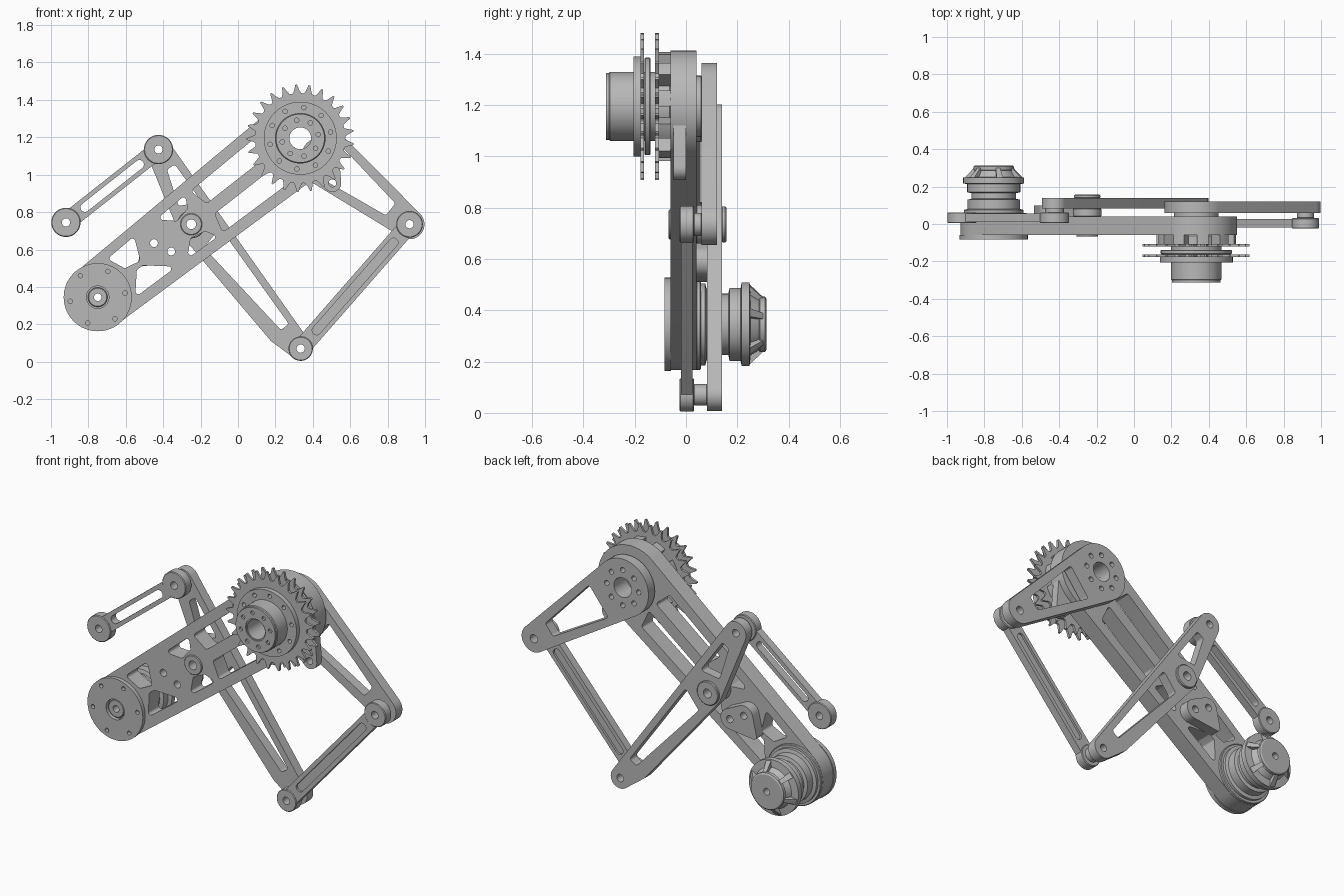
import bpy, bmesh
from math import sin, cos, pi, tau
from mathutils import Vector, Matrix
from mathutils.geometry import convex_hull_2d

if "Cube" in bpy.data.objects:
    bpy.data.objects.remove(bpy.data.objects["Cube"])

grey = bpy.data.materials.new("machined_grey")
grey.use_nodes = True
grey.diffuse_color = (0.48, 0.48, 0.48, 1)
grey.node_tree.nodes["Principled BSDF"].inputs["Base Color"].default_value = (0.48, 0.48, 0.48, 1)

# Pivot points in the x-z plane
MOTOR, HUB, MID = (-0.75, 0.345), (0.333, 1.195), (-0.25, 0.735)
TOP, LEFT, FOOT, ELBOW = (-0.425, 1.135), (-0.92, 0.745), (0.335, 0.07), (0.917, 0.735)
parts = []


def finish(name, mesh):
    bm = bmesh.new()
    bm.from_mesh(mesh)
    bmesh.ops.remove_doubles(bm, verts=bm.verts, dist=1e-5)
    bmesh.ops.recalc_face_normals(bm, faces=bm.faces)
    bm.to_mesh(mesh)
    bm.free()
    mesh.materials.clear()
    mesh.materials.append(grey)
    obj = bpy.data.objects.new(name, mesh)
    bpy.context.collection.objects.link(obj)
    parts.append(obj)


def circle(c, r, n=48):
    return [(c[0] + r * cos(tau * i / n), c[1] + r * sin(tau * i / n)) for i in range(n)]


def hull(*discs):
    """Outline wrapped around discs given as (centre, radius)."""
    pts = [Vector(p) for c, r in discs for p in circle(c, r)]
    return [pts[i] for i in convex_hull_2d(pts)]


def window(f, pts, r=0.015):
    return hull(*[(f(*p), r) for p in pts])


def bolts(c, radius, count, r, turn=0.0):
    return [circle((c[0] + radius * cos(turn + tau * i / count),
                    c[1] + radius * sin(turn + tau * i / count)), r, 16) for i in range(count)]


def frame(p, q):
    """Coordinates along and to the left of the line p-q."""
    p = Vector(p)
    d = (Vector(q) - p).normalized()
    return lambda u, v: p + d * u + Vector((-d.y, d.x)) * v


def plate(name, y0, y1, outline, holes=()):
    """Flat plate in the x-z plane with holes, from y0 to y1."""
    cu = bpy.data.curves.new(name, 'CURVE')
    cu.dimensions = '2D'
    cu.fill_mode = 'BOTH'
    cu.extrude = (y1 - y0) / 2
    for loop in [outline, *holes]:
        s = cu.splines.new('POLY')
        s.points.add(len(loop) - 1)
        for pt, p in zip(s.points, loop):
            pt.co = (p[0], p[1], 0, 1)
        s.use_cyclic_u = True
    tmp = bpy.data.objects.new("outline_helper", cu)
    bpy.context.collection.objects.link(tmp)
    dg = bpy.context.evaluated_depsgraph_get()
    mesh = bpy.data.meshes.new_from_object(tmp.evaluated_get(dg))
    bpy.data.objects.remove(tmp)
    mesh.transform(Matrix.Translation((0, (y0 + y1) / 2, 0)) @ Matrix.Rotation(pi / 2, 4, 'X'))
    finish(name, mesh)


def lathe(name, c, profile, spans=((0, tau),), n=64):
    """Turn a closed (radius, y) profile about the y axis through c."""
    bm = bmesh.new()
    m = len(profile)
    for a0, sweep in spans:
        full = sweep > 6
        k = n if full else 5
        rings = []
        for i in range(k):
            a = a0 + sweep * i / (k if full else k - 1)
            rings.append([bm.verts.new((c[0] + r * cos(a), y, c[1] + r * sin(a))) for r, y in profile])
        for i in range(k if full else k - 1):
            p, q = rings[i], rings[(i + 1) % k]
            for j in range(m):
                bm.faces.new((p[j], p[(j + 1) % m], q[(j + 1) % m], q[j]))
        if not full:
            bm.faces.new(rings[0])
            bm.faces.new(rings[-1])
    mesh = bpy.data.meshes.new(name)
    bm.to_mesh(mesh)
    bm.free()
    finish(name, mesh)


def ring(name, c, r0, r1, y0, y1):
    b = 0.004
    lathe(name, c, [(r0, y0), (r1 - b, y0), (r1, y0 + b), (r1, y1 - b), (r1 - b, y1), (r0, y1)])


# Main arm with truss windows
arm = frame(MOTOR, HUB)
bolt_a, bolt_b = arm(0.415, 0.042), arm(0.46, -0.05)
arm_windows = [
    window(arm, [(0.19, 0.115), (0.33, 0.12), (0.29, 0.03), (0.22, 0.045)]),
    window(arm, [(0.19, -0.11), (0.26, -0.03), (0.29, -0.03), (0.39, -0.115)])]
for s in (1, -1):
    arm_windows.append(window(arm, [(0.54, s * 0.12), (0.68, s * 0.125), (0.66, s * 0.09), (0.59, s * 0.075)]))
    arm_windows.append(window(arm, [(0.78, s * 0.05), (0.76, s * 0.125), (1.16, s * 0.135), (1.18, s * 0.05)]))
plate("main_arm", -0.06, 0.04, hull((MOTOR, 0.178), (HUB, 0.218)),
      arm_windows + [circle(MOTOR, 0.02), circle(HUB, 0.058), circle(MID, 0.03),
                     circle(bolt_a, 0.021, 24), circle(bolt_b, 0.021, 24)])
tab = (0.505, 0.955)
plate("chain_tab", -0.048, 0.0, hull((tab, 0.047), ((0.44, 1.1), 0.1)), [circle(tab, 0.02)])
plate("stop_bracket", 0.04, 0.1, hull((bolt_a, 0.06), (bolt_b, 0.06), (arm(0.3, 0.0), 0.02)),
      [circle(bolt_a, 0.021, 24), circle(bolt_b, 0.021, 24)])

# Crank plate
crank = frame(TOP, FOOT)
plate("crank_plate", 0.082, 0.14,
      hull((TOP, 0.068), (MID, 0.078), ((0.19, 0.125), 0.02), (FOOT, 0.062)),
      [window(crank, [(0.13, 0.01), (0.34, 0.01), (0.3, -0.07), (0.13, -0.015)]),
       window(crank, [(0.55, 0.01), (1.15, 0.01), (1.15, -0.015), (0.58, -0.09)]),
       circle(TOP, 0.022), circle(MID, 0.03), circle(FOOT, 0.022)])

# Output lever behind the sprocket
lever = frame(HUB, ELBOW)
plate("output_lever", 0.06, 0.12, hull((HUB, 0.17), (ELBOW, 0.08)),
      [window(lever, [(0.215, 0.085), (0.215, -0.085), (0.6, 0.028), (0.6, -0.028)]),
       circle(HUB, 0.058), circle(ELBOW, 0.024)] + bolts(HUB, 0.105, 8, 0.015))
ring("lever_spacer", HUB, 0.058, 0.12, 0.036, 0.062)

# Links: one open slotted, one with a pocket on each side
for name, p, q, r, y0, y1 in (("upper_link", LEFT, TOP, 0.078, 0.01, 0.056),
                              ("lower_link", FOOT, ELBOW, 0.065, -0.02, 0.026)):
    f = frame(p, q)
    length = (Vector(q) - Vector(p)).length
    slot = hull((f(0.13, 0), 0.024), (f(length - 0.13, 0), 0.024))
    plate(name, y0, y1, hull((p, 0.048), (q, 0.048)),
          [slot, circle(p, 0.022), circle(q, 0.022)])
    for end, c in (("start", p), ("end", q)):
        ring(name + "_boss_" + end, c, 0.022, r + (0.006 if c == ELBOW else 0), y0 - 0.005, y1 + 0.006)
    if name == "lower_link":
        plate("lower_link_web", -0.007, 0.013, hull((f(0.12, 0), 0.03), (f(length - 0.12, 0), 0.03)))

# Pivot bushings
ring("top_bushing", TOP, 0.022, 0.05, 0.05, 0.09)
ring("foot_bushing", FOOT, 0.022, 0.042, 0.03, 0.084)
ring("elbow_bushing", ELBOW, 0.022, 0.045, 0.03, 0.062)
ring("mid_shaft", MID, 0.026, 0.058, -0.068, 0.15)
ring("mid_washer", MID, 0.026, 0.07, 0.138, 0.157)
ring("mid_spacer", MID, 0.026, 0.075, 0.038, 0.083)

# Motor drum: front cover and rear stack
plate("drum_cover", -0.083, -0.058, circle(MOTOR, 0.182, 64),
      [circle(MOTOR, 0.06)] + bolts(MOTOR, 0.148, 6, 0.012, 0.15))
ring("drum_bearing", MOTOR, 0.02, 0.052, -0.075, -0.056)
ring("drum_back", MOTOR, 0.02, 0.178, 0.038, 0.058)
lathe("rear_pulley", MOTOR, [
    (0.02, 0.05), (0.16, 0.05), (0.16, 0.075), (0.14, 0.08), (0.14, 0.13), (0.12, 0.135),
    (0.12, 0.165), (0.142, 0.17), (0.142, 0.213), (0.163, 0.217), (0.163, 0.248),
    (0.12, 0.252), (0.1, 0.285), (0.108, 0.288), (0.108, 0.308), (0.1, 0.313), (0.02, 0.313)])
lathe("rear_ribs", MOTOR, [(0.09, 0.245), (0.16, 0.245), (0.108, 0.3), (0.09, 0.3)],
      [(i * tau / 6 + 0.2, 0.22) for i in range(6)])

# Twin sprockets with hooked teeth
TEETH = 25
teeth = []
for i in range(TEETH):
    for t, r in ((0.0, 0.24), (0.2, 0.243), (0.36, 0.262), (0.5, 0.287),
                 (0.62, 0.287), (0.74, 0.262), (0.88, 0.243)):
        a = tau * (i + t) / TEETH
        teeth.append((HUB[0] + r * cos(a), HUB[1] + r * sin(a)))
for name, y in (("front_sprocket", -0.177), ("rear_sprocket", -0.12)):
    plate(name, y, y + 0.014, teeth, [circle(HUB, 0.13)])

# Hub stack
plate("hub_flange", -0.205, -0.163, circle(HUB, 0.195, 64),
      [circle(HUB, 0.1)] + bolts(HUB, 0.165, 10, 0.012, 0.2))
ring("hub_barrel", HUB, 0.06, 0.135, -0.3, -0.06)
plate("hub_cap", -0.312, -0.299, circle(HUB, 0.13, 64),
      [circle(HUB, 0.065)] + bolts(HUB, 0.098, 8, 0.012, 0.2))
ring("hub_bore_sleeve", HUB, 0.058, 0.074, -0.305, 0.06)
ring("sprocket_spacer", HUB, 0.12, 0.19, -0.162, -0.138)
lathe("sprocket_standoffs", HUB, [(0.13, -0.108), (0.212, -0.108), (0.212, -0.058), (0.13, -0.058)],
      [(i * tau / 10, 0.3) for i in range(10)])

# Smooth the round walls, keep machined edges sharp
for obj in bpy.context.selected_objects:
    obj.select_set(False)
for obj in parts:
    obj.select_set(True)
bpy.context.view_layer.objects.active = parts[0]
bpy.ops.object.shade_smooth_by_angle(angle=pi / 6)
